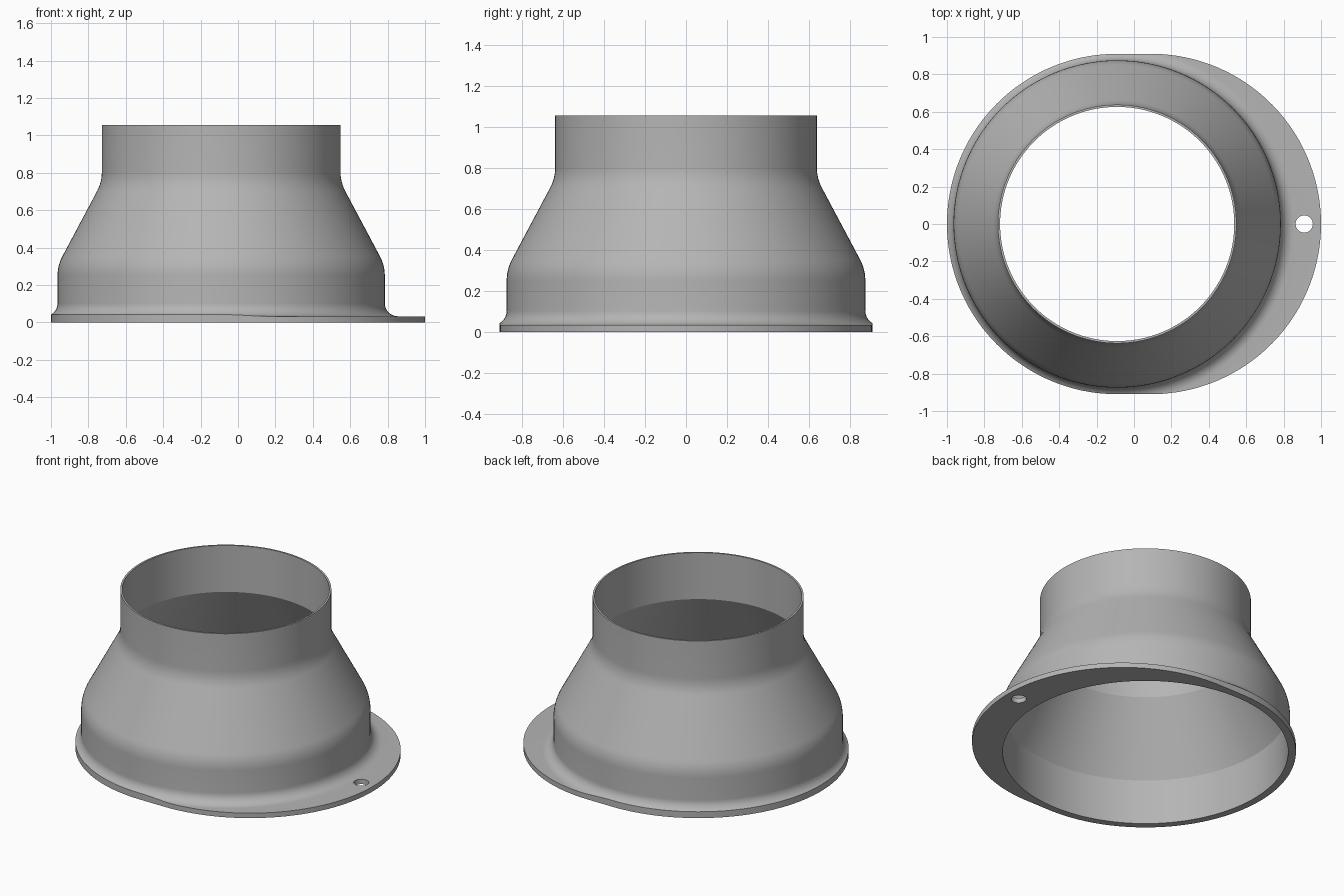
import bpy, bmesh, math
from mathutils import Vector

cube = bpy.data.objects.get("Cube")
if cube:
    bpy.data.objects.remove(cube)

SEGMENTS = 144
CENTRE = 0.09                      # tube axis at -x, flange bulge at +x
FLANGE_R, FLANGE_H = 0.91, 0.033
LOW_R, TOP_R, HEIGHT = 0.875, 0.638, 1.055
WALL, FILLET = 0.012, 0.07

metal = bpy.data.materials.new("grey metal")
metal.use_nodes = True
grey = (0.46, 0.46, 0.46, 1)
metal.diffuse_color = grey
metal.node_tree.nodes["Principled BSDF"].inputs["Base Color"].default_value = grey


def flange_radius(a):
    """Distance from the tube axis to the stadium-shaped flange edge."""
    c, s, d = math.cos(a), abs(math.sin(a)), 2 * CENTRE
    if c <= 0:
        return FLANGE_R
    if s > 0 and FLANGE_R * c / s < d:
        return FLANGE_R / s
    return d * c + math.sqrt(FLANGE_R ** 2 - (d * s) ** 2)


def bend(before, corner, after, length=0.055, steps=6):
    """Rounded corner between two straight profile runs."""
    k = Vector(corner)
    p = k + (Vector(before) - k).normalized() * length
    q = k + (Vector(after) - k).normalized() * length
    return [p.lerp(k, i / steps).lerp(k.lerp(q, i / steps), i / steps)
            for i in range(steps + 1)]


# Tube walls: rounded outside, crisp inside
base, shoulder = (LOW_R, 0.1), (LOW_R, 0.305)
neck, rim = (TOP_R, 0.75), (TOP_R, HEIGHT)
outer = bend(base, shoulder, neck) + bend(shoulder, neck, rim) + [rim]
inner = [(TOP_R - WALL, HEIGHT), (TOP_R - WALL, 0.745),
         (LOW_R - WALL, 0.30), (LOW_R - WALL, 0)]


def section(a):
    """Closed cross-section at one angle, with the fillet cut off by the flange edge."""
    edge = flange_radius(a)
    end = min(LOW_R + FILLET, edge)
    full = math.acos((LOW_R + FILLET - end) / FILLET)
    foot = []
    for i in range(9):
        t = full * (1 - i / 8)
        foot.append((LOW_R + FILLET * (1 - math.cos(t)),
                     FLANGE_H + FILLET * (1 - math.sin(t))))
    return [(edge, 0), (edge, foot[0][1])] + foot + outer + inner


# Reducer body with flange
bm = bmesh.new()
rings = []
for n in range(SEGMENTS):
    a = 2 * math.pi * n / SEGMENTS
    rings.append([bm.verts.new((r * math.cos(a) - CENTRE, r * math.sin(a), z))
                  for r, z in section(a)])
for n, ring in enumerate(rings):
    after = rings[(n + 1) % SEGMENTS]
    for j in range(len(ring)):
        k = (j + 1) % len(ring)
        bm.faces.new((ring[j], after[j], after[k], ring[k]))
bmesh.ops.remove_doubles(bm, verts=bm.verts, dist=0.0002)
bmesh.ops.recalc_face_normals(bm, faces=bm.faces)
mesh = bpy.data.meshes.new("flanged_reducer")
bm.to_mesh(mesh)
bm.free()
mesh.materials.append(metal)
body = bpy.data.objects.new("flanged_reducer", mesh)
bpy.context.collection.objects.link(body)

# Bolt hole through the wide side of the flange
bpy.ops.mesh.primitive_cylinder_add(vertices=32, radius=0.046, depth=0.2,
                                    location=(0.91, 0, 0))
cutter = bpy.context.object
cutter.name = "hole_cutter"
cutter.hide_render = True
cutter.data.materials.append(metal)
bpy.ops.object.select_all(action='DESELECT')
body.select_set(True)
bpy.context.view_layer.objects.active = body
cut = body.modifiers.new("bolt_hole", 'BOOLEAN')
cut.operation, cut.solver, cut.object = 'DIFFERENCE', 'EXACT', cutter
bpy.ops.object.modifier_apply(modifier=cut.name)
bpy.data.objects.remove(cutter)

bpy.ops.object.shade_smooth_by_angle(angle=math.radians(24))
